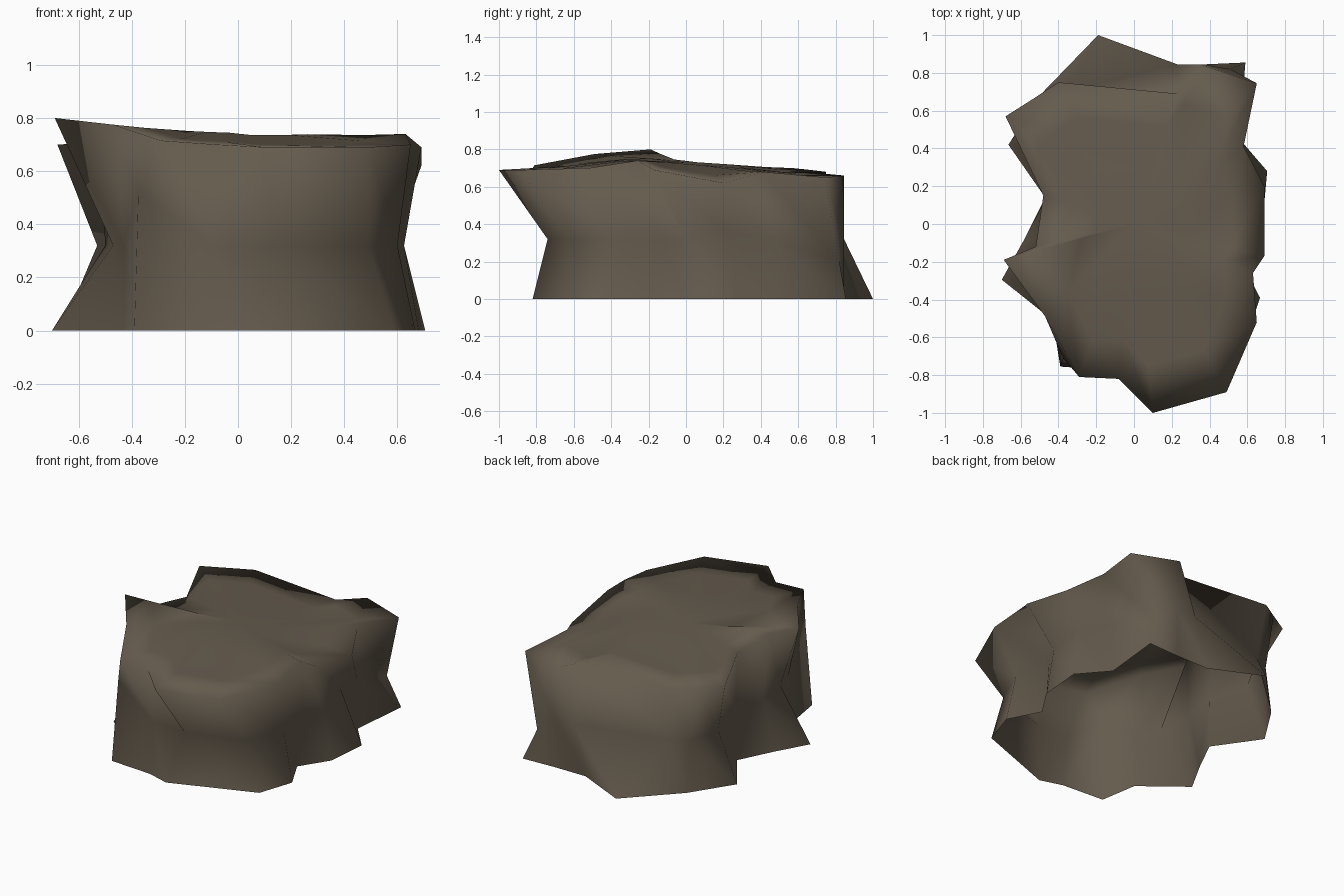
import bpy, bmesh

if "Cube" in bpy.data.objects:
    bpy.data.objects.remove(bpy.data.objects["Cube"])

# One row per crag around the rock (clockwise from the back):
# foot x, y | waist x, y | rim x, y, z
CRAGS = [
    (-.19, 1.0, -.37, .70, -.40, .75, .68),
    (.14, .845, .23, .845, .23, .69, .675),
    (.37, .845, .37, .845, .35, .845, .66),
    (.59, .855, .51, .82, .65, .745, .65),
    (.55, .46, .555, .45, .58, .41, .68),
    (.705, .28, .605, .20, .69, .20, .62),
    (.68, .0, .625, .0, .69, -.17, .69),
    (.56, -.185, .56, -.12, .63, -.26, .74),
    (.667, -.39, .60, -.38, .65, -.52, .70),
    (.59, -.62, .49, -.63, .49, -.89, .69),
    (.05, -.82, .13, -.74, .10, -1.0, .69),
    (-.10, -.775, -.10, -.73, -.08, -.82, .70),
    (-.39, -.755, -.375, -.71, -.29, -.81, .715),
    (-.43, -.51, -.43, -.45, -.47, -.49, .775),
    (-.70, -.295, -.47, -.31, -.69, -.19, .80),
    (-.58, -.08, -.50, -.09, -.52, -.12, .75),
    (-.47, .14, -.46, .15, -.48, .15, .71),
    (-.665, .42, -.53, .42, -.68, .57, .70),
    (-.49, .69, -.48, .65, -.53, .665, .69),
]
# waist height, with three crags that pinch higher or lower
WAIST_Z = 0.32
WAIST_SPECIAL = {3: 0.2, 5: 0.38, 12: 0.52}


def plateau(x, y):
    """Height of the gently ridged top surface."""
    return 0.75 - 0.08 * abs(y + 0.25) - 0.03 * x


def bridge(bm, low, high):
    """Join two rings with triangles that all lean the same way."""
    n = len(low)
    for i in range(n):
        j = (i + 1) % n
        bm.faces.new((low[j], low[i], high[j]))
        bm.faces.new((low[i], high[i], high[j]))


def top_ring(bm, k, blend):
    """Shrunken copy of the rim, eased towards the plateau height."""
    ring = []
    for c in CRAGS:
        x, y = c[4] * k, c[5] * k
        z = c[6] + (plateau(x, y) - c[6]) * blend
        ring.append(bm.verts.new((x, y, z)))
    return ring


# craggy walls
bm = bmesh.new()
foot = [bm.verts.new((c[0], c[1], 0)) for c in CRAGS]
waist = [bm.verts.new((c[2], c[3], WAIST_SPECIAL.get(i, WAIST_Z)))
         for i, c in enumerate(CRAGS)]
rim = [bm.verts.new(c[4:7]) for c in CRAGS]

# top surface
rings = [foot, waist, rim, top_ring(bm, 0.75, 0.5), top_ring(bm, 0.4, 1)]
for low, high in zip(rings, rings[1:]):
    bridge(bm, low, high)

# close the top, the underside stays open
centre = bm.verts.new((0, 0, plateau(0, 0)))
last = rings[-1]
for i in range(len(last)):
    bm.faces.new((last[(i + 1) % len(last)], last[i], centre))

for f in bm.faces:
    f.smooth = True
mesh = bpy.data.meshes.new("rock")
bm.to_mesh(mesh)
bm.free()

rock = bpy.data.objects.new("rock", mesh)
bpy.context.collection.objects.link(rock)
stone = bpy.data.materials.new("brown stone")
stone.diffuse_color = (0.13, 0.105, 0.075, 1)
stone.use_nodes = True
stone.node_tree.nodes["Principled BSDF"].inputs["Base Color"].default_value = stone.diffuse_color
mesh.materials.append(stone)
